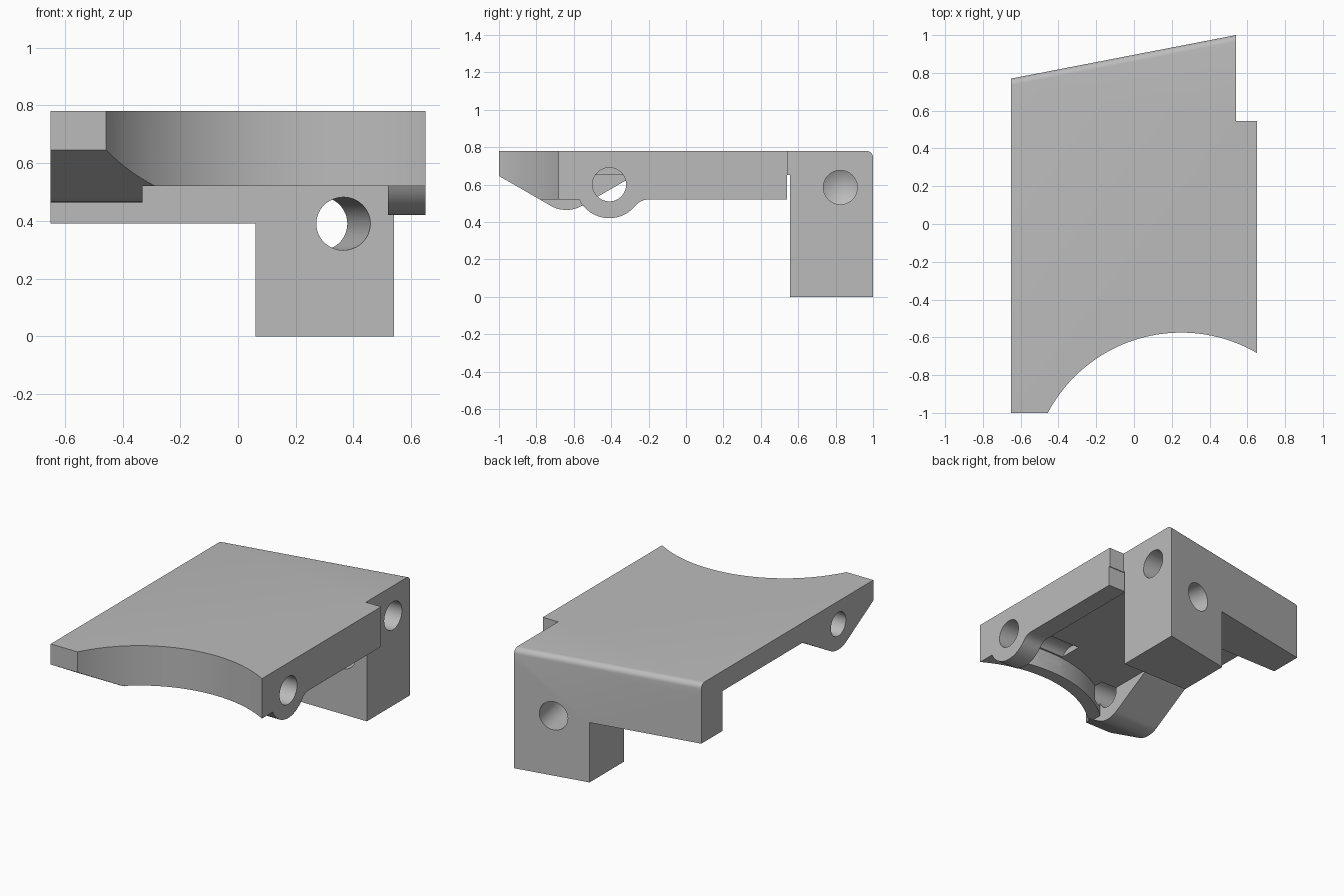
import bpy, bmesh, math
from mathutils import Vector

cube = bpy.data.objects.get("Cube")
if cube:
    bpy.data.objects.remove(cube, do_unlink=True)

grey = bpy.data.materials.new("plain grey")
grey.use_nodes = True
grey.diffuse_color = (0.5, 0.5, 0.5, 1)
grey.node_tree.nodes["Principled BSDF"].inputs["Base Color"].default_value = (0.5, 0.5, 0.5, 1)


def finish(name, bm):
    bmesh.ops.recalc_face_normals(bm, faces=bm.faces)
    mesh = bpy.data.meshes.new(name)
    bm.to_mesh(mesh)
    bm.free()
    mesh.materials.append(grey)
    obj = bpy.data.objects.new(name, mesh)
    bpy.context.collection.objects.link(obj)
    return obj


def prism(name, points, axis, lo, hi):
    """Extrude a 2D outline along the given axis from lo to hi."""
    place = {"x": lambda a, b, d: (d, a, b),
             "y": lambda a, b, d: (a, d, b),
             "z": lambda a, b, d: (a, b, d)}[axis]
    bm = bmesh.new()
    face = bm.faces.new([bm.verts.new(place(a, b, lo)) for a, b in points])
    ext = bmesh.ops.extrude_face_region(bm, geom=[face])
    verts = [v for v in ext["geom"] if isinstance(v, bmesh.types.BMVert)]
    bmesh.ops.translate(bm, verts=verts, vec=place(0, 0, hi - lo))
    return finish(name, bm)


def drill(name, start, end, radius, tip=0.0, segments=48):
    """Cylinder between two points, with an optional conical tip at the end."""
    start, end = Vector(start), Vector(end)
    axis = end - start
    bm = bmesh.new()
    bmesh.ops.create_cone(bm, cap_ends=True, segments=segments, radius1=radius,
                          radius2=radius, depth=axis.length)
    if tip:
        cap = max(bm.faces, key=lambda f: f.calc_center_median().z)
        poked = bmesh.ops.poke(bm, faces=[cap])
        poked["verts"][0].co.z += tip
    turn = axis.to_track_quat("Z", "Y").to_matrix()
    bmesh.ops.rotate(bm, verts=bm.verts, cent=(0, 0, 0), matrix=turn)
    bmesh.ops.translate(bm, verts=bm.verts, vec=(start + end) / 2)
    return finish(name, bm)


def combine(target, other, operation):
    other.hide_render = True
    mod = target.modifiers.new("combine", "BOOLEAN")
    mod.operation, mod.solver, mod.object = operation, "EXACT", other
    bpy.context.view_layer.objects.active = target
    bpy.ops.object.modifier_apply(modifier=mod.name)
    bpy.data.objects.remove(other, do_unlink=True)


def arc(cx, cy, r, a0, a1, n):
    angles = [math.radians(a0 + (a1 - a0) * i / n) for i in range(n + 1)]
    return [(cx + r * math.cos(a), cy + r * math.sin(a)) for a in angles]


def back_y(x):
    return 1 - (0.54 - x) * 0.23 / 1.19


TOP, UNDER, RIM, JOIN = 0.78, 0.65, 0.52, 0.7
ARC_X, ARC_Y, ARC_R = 0.25, -1.375, 0.8

# Top plate
body = prism("bracket_body", [(-0.65, -1), (0.65, -1), (0.65, 0.545), (0.54, 0.545),
                              (0.54, 1.1), (-0.65, 1.1)], "z", UNDER, TOP)

# Back wall with its leg
back_wall = prism("back_wall", [(-0.65, 0.39), (0.06, 0.39), (0.06, 0), (0.54, 0),
                                (0.54, JOIN), (-0.65, JOIN)], "y", 0.555, 1.1)

# Side wall with a rounded, filleted lug
lug = arc(-0.41, 0.6, 0.18, 206.4, 321, 20)
fillet = arc(-0.2, 0.43, 0.09, 141, 90, 8)
side_wall = prism("side_wall", [(-0.9, JOIN), (-0.9, RIM)] + lug + fillet[1:]
                  + [(0.54, RIM), (0.54, JOIN)], "x", 0.52, 0.65)

# Sloped lug on the other side
sloped_lug = prism("sloped_lug", [(-1, JOIN), (-1, 0.646)]
                   + arc(-0.64, 0.63, 0.166, 240, 300, 14)
                   + [(-0.186, JOIN)], "x", -0.65, -0.33)

# Curved rim along the front, trimmed by the lug slope
rim = prism("curved_rim", arc(ARC_X, ARC_Y, 0.88, 63, 142.7, 40)
            + [(-0.45, -1), (0.65, -1)], "z", RIM, JOIN)
combine(rim, prism("slope_cutter", [(-1.2, 0.762), (-1.2, 0.4), (-0.574, 0.4)],
                   "x", -0.7, 0.0), "DIFFERENCE")

for part in (back_wall, side_wall, sloped_lug, rim):
    combine(body, part, "UNION")

# Slanted back and concave front
cutters = [
    prism("back_cutter", [(-0.8, back_y(-0.8)), (0.8, back_y(0.8)), (0.8, 1.4), (-0.8, 1.4)],
          "z", -0.2, 1),
    drill("front_cutter", (ARC_X, ARC_Y, 0.2), (ARC_X, ARC_Y, 1), ARC_R, segments=128),
    # Bores through the lugs
    drill("side_bore", (0.75, -0.41, 0.6), (0.16, -0.41, 0.6), 0.09),
    drill("sloped_lug_bore", (-0.75, -0.64, 0.63), (-0.22, -0.64, 0.63), 0.077),
    # Slanted bore and blind bore in the leg
    drill("leg_bore", (0.365 + 0.193 * 0.2, 0.355, 0.39),
          (0.365 - 0.193 * 0.6, 1.155, 0.39), 0.092),
    drill("leg_blind_bore", (0.7, 0.825, 0.585), (0.19, 0.825, 0.585), 0.091, tip=0.054),
]
for cutter in cutters:
    combine(body, cutter, "DIFFERENCE")

# Rounded top back edge
bm = bmesh.new()
bm.from_mesh(body.data)
edges = [e for e in bm.edges
         if all(abs(v.co.z - TOP) < 1e-4 and v.co.y > back_y(v.co.x) - 0.01 for v in e.verts)]
bmesh.ops.bevel(bm, geom=edges, offset=0.035, segments=6, profile=0.5, affect="EDGES")
bm.to_mesh(body.data)
bm.free()

bpy.ops.object.select_all(action="DESELECT")
body.select_set(True)
bpy.context.view_layer.objects.active = body
bpy.ops.object.shade_smooth_by_angle(angle=math.radians(25))
